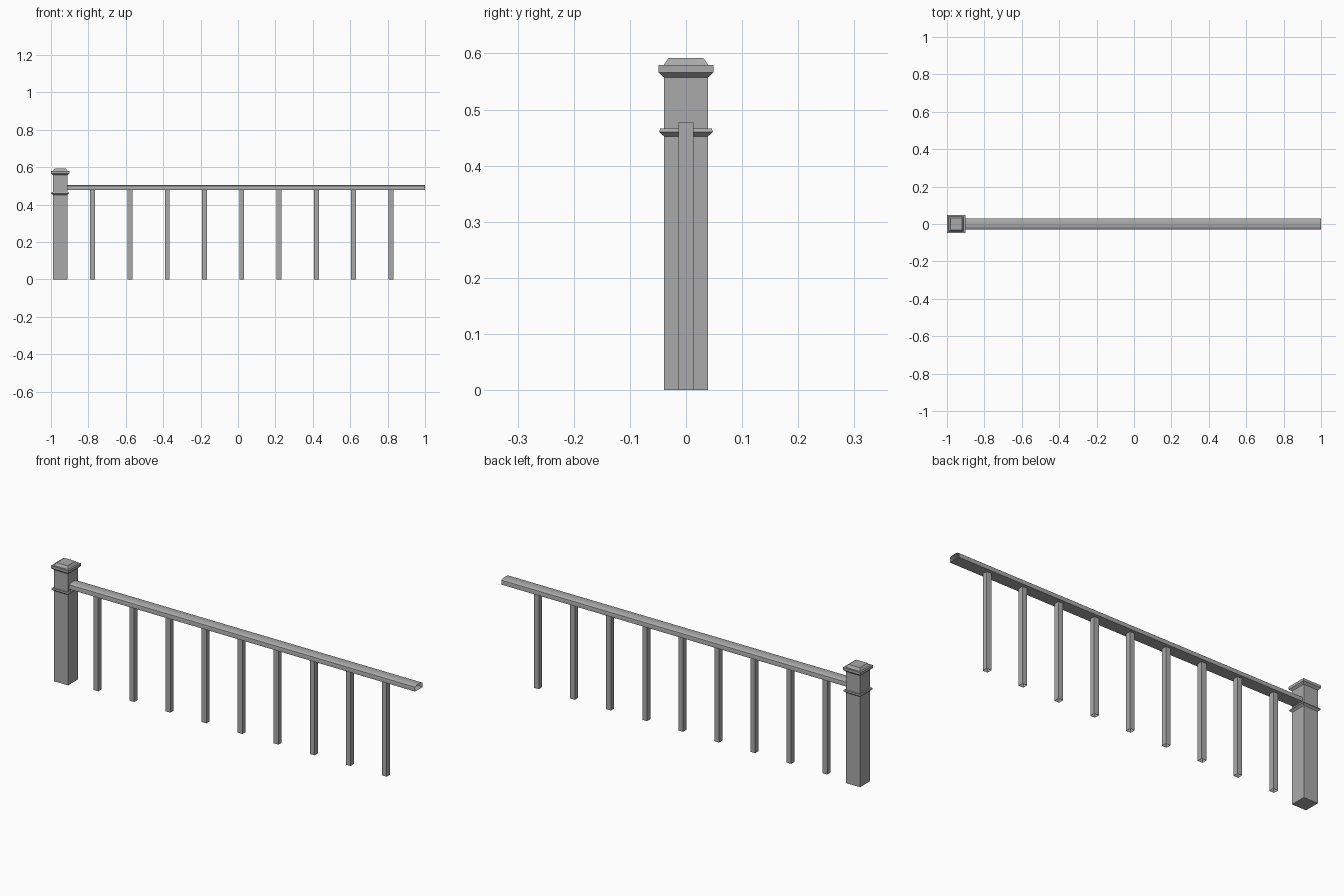
import bpy
import bmesh
import math

cube = bpy.data.objects.get("Cube")
if cube:
    bpy.data.objects.remove(cube, do_unlink=True)

grey = bpy.data.materials.new("painted_grey")
grey.use_nodes = True
COLOUR = (0.4, 0.4, 0.4, 1)
grey.diffuse_color = COLOUR
grey.node_tree.nodes["Principled BSDF"].inputs["Base Color"].default_value = COLOUR


def loft(name, rings, location, caps=True):
    """Skin a list of closed rings of points, with optional end caps."""
    bm = bmesh.new()
    loops = [[bm.verts.new(p) for p in ring] for ring in rings]
    n = len(loops[0])
    for a, b in zip(loops, loops[1:]):
        for i in range(n):
            j = (i + 1) % n
            bm.faces.new((a[i], a[j], b[j], b[i]))
    if caps:
        bm.faces.new(loops[0][::-1])
        bm.faces.new(loops[-1])
    mesh = bpy.data.meshes.new(name)
    bm.to_mesh(mesh)
    bm.free()
    mesh.materials.append(grey)
    obj = bpy.data.objects.new(name, mesh)
    bpy.context.collection.objects.link(obj)
    obj.location = location
    return obj


def square_stack(name, profile, location, caps=True):
    """Square column from (half width, height) pairs."""
    rings = [[(-h, -h, z), (h, -h, z), (h, h, z), (-h, h, z)] for h, z in profile]
    return loft(name, rings, location, caps)


# Newel post with collar and cap
POST = (-0.951, 0, 0)
square_stack("newel_post", [(0.039, 0), (0.039, 0.557)], POST)
square_stack("post_collar", [(0.039, 0.452), (0.048, 0.460), (0.046, 0.466), (0.039, 0.466)], POST)
square_stack("post_cap", [(0.039, 0.557), (0.049, 0.566), (0.049, 0.579),
                          (0.040, 0.579), (0.031, 0.592)], POST)

# Hollow handrail: flat underside, rounded top, open ends
HALF, BASE, SIDE, TOP = 0.03, 0.477, 0.491, 0.505
section = [(-HALF, BASE)]
for k in range(9):
    a = math.pi * k / 8
    section.append((-HALF * math.copysign(abs(math.cos(a)) ** 0.7, math.cos(a)),
                    SIDE + (TOP - SIDE) * math.sin(a) ** 0.7))
section.append((HALF, BASE))
rail = loft("handrail", [[(x, y, z) for y, z in section] for x in (1.0, -0.914)],
            (0, 0, 0), caps=False)

# Balusters: open square tubes under the rail
for i in range(9):
    square_stack(f"baluster_{i + 1}", [(0.013, 0), (0.013, BASE)],
                 (-0.777 + 0.1993 * i, 0, 0), caps=False)

# Smooth the rounded rail top, keep hard edges
bpy.ops.object.select_all(action="DESELECT")
rail.select_set(True)
bpy.context.view_layer.objects.active = rail
bpy.ops.object.shade_smooth_by_angle(angle=math.radians(35))
